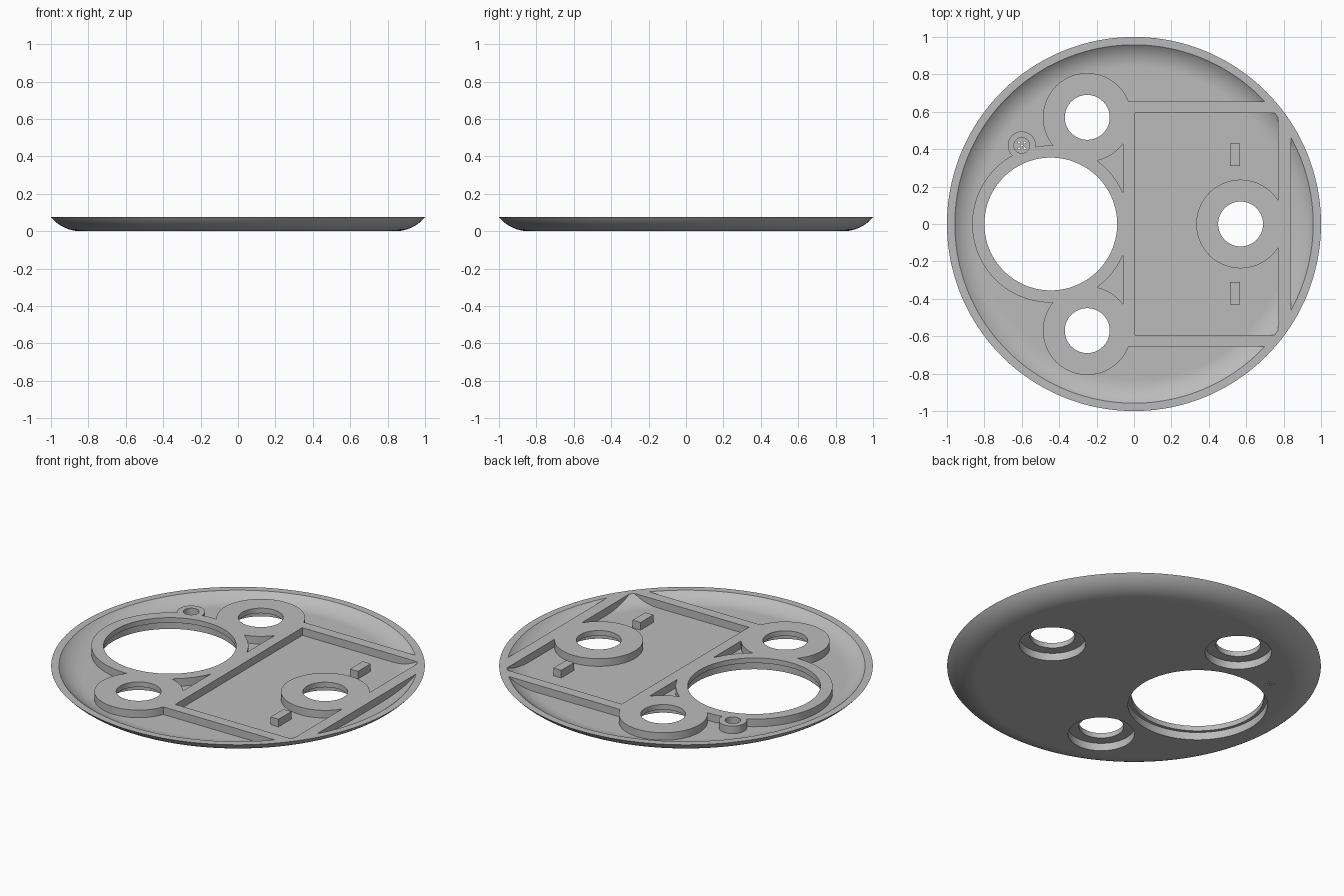
import bpy
import bmesh
from math import sin, cos, pi, radians

if "Cube" in bpy.data.objects:
    bpy.data.objects.remove(bpy.data.objects["Cube"], do_unlink=True)

HEIGHT, FLOOR, LEDGE = 0.075, 0.03, 0.045
BEND_R, BEND_Z = 0.84, 0.208      # centre of the rounded edge section

grey = bpy.data.materials.new("plain grey")
grey.use_nodes = True
grey.diffuse_color = (0.5, 0.5, 0.5, 1)
grey.node_tree.nodes["Principled BSDF"].inputs["Base Color"].default_value = (0.5, 0.5, 0.5, 1)


def add_object(name, bm):
    bmesh.ops.recalc_face_normals(bm, faces=bm.faces)
    mesh = bpy.data.meshes.new(name)
    bm.to_mesh(mesh)
    bm.free()
    mesh.materials.append(grey)
    obj = bpy.data.objects.new(name, mesh)
    bpy.context.collection.objects.link(obj)
    return obj


def lathe(name, profile, x=0, y=0, sides=96):
    """Capped solid of revolution from (radius, height) points."""
    bm = bmesh.new()
    rings = [[bm.verts.new((x + r * cos(2 * pi * i / sides), y + r * sin(2 * pi * i / sides), z))
              for i in range(sides)] for r, z in profile]
    for low, high in zip(rings, rings[1:]):
        for i in range(sides):
            j = (i + 1) % sides
            bm.faces.new((low[i], low[j], high[j], high[i]))
    bm.faces.new(rings[0])
    bm.faces.new(rings[-1])
    return add_object(name, bm)


def cylinder(name, x, y, r, z0, z1, sides=96):
    return lathe(name, [(r, z0), (r, z1)], x, y, sides)


def box(name, x0, x1, y0, y1, z0=-0.1, z1=0.3):
    bm = bmesh.new()
    bmesh.ops.create_cube(bm, size=1)
    for v in bm.verts:
        v.co = (x1 if v.co.x > 0 else x0, y1 if v.co.y > 0 else y0, z1 if v.co.z > 0 else z0)
    return add_object(name, bm)


def subtract(target, cutters):
    for cutter in cutters:
        mod = target.modifiers.new("cut", "BOOLEAN")
        mod.operation, mod.solver, mod.object = "DIFFERENCE", "EXACT", cutter
        with bpy.context.temp_override(object=target, active_object=target):
            bpy.ops.object.modifier_apply(modifier=mod.name)
        bpy.data.objects.remove(cutter, do_unlink=True)


def bend(radius, end, steps=14):
    return [(BEND_R + radius * sin(end * i / steps), BEND_Z - radius * cos(end * i / steps))
            for i in range(steps + 1)]


# Dish with a rounded underside, and the hollow inside it
plate = lathe("base_plate", bend(BEND_Z, radians(50.25))[:-1] + [(1, HEIGHT)], sides=160)
hollow = lathe("hollow", bend(BEND_Z - FLOOR, radians(60)), sides=160)

# Raised parts are kept by removing them from the hollow
small_holes = [(-0.25, 0.57), (-0.25, -0.57), (0.57, 0)]
big_hole = (-0.445, 0)
boss = (-0.6, 0.42)
raised = [cylinder("hole_collar", x, y, 0.237, -0.1, 0.3) for x, y in small_holes]
raised.append(cylinder("big_collar", *big_hole, 0.42, -0.1, 0.3, 128))
raised.append(cylinder("boss", *boss, 0.075, -0.1, 0.3, 48))
raised.append(box("inner_wall", -0.06, 0.005, -0.62, 0.62))
raised.append(box("outer_wall", 0.77, 0.84, -0.62, 0.62))
for s in (-1, 1):
    raised.append(box("side_wall", -0.04, 1.1, *sorted((s * 0.593, s * 0.655))))
    raised.append(box("peg", 0.514, 0.566, *sorted((s * 0.31, s * 0.43))))
subtract(hollow, raised)
subtract(plate, [hollow])

# Stepped openings, recessed from below
openings = []
for x, y in small_holes:
    openings.append(cylinder("bore", x, y, 0.12, -0.1, 0.3))
    openings.append(cylinder("recess", x, y, 0.178, -0.1, LEDGE))
openings.append(cylinder("big_bore", *big_hole, 0.355, -0.1, 0.3, 128))
openings.append(cylinder("big_recess", *big_hole, 0.373, -0.1, LEDGE, 128))

# Boss pocket with a cluster of pinholes
openings.append(cylinder("boss_pocket", *boss, 0.042, 0.025, 0.3, 40))
openings.append(cylinder("pinhole", *boss, 0.006, -0.1, 0.3, 12))
for i in range(4):
    a = pi / 4 + i * pi / 2
    openings.append(cylinder("pinhole", boss[0] + 0.022 * cos(a), boss[1] + 0.022 * sin(a),
                             0.006, -0.1, 0.3, 12))
subtract(plate, openings)

# Smooth curves, crisp edges and flat level faces
bpy.ops.object.select_all(action="DESELECT")
plate.select_set(True)
bpy.context.view_layer.objects.active = plate
bpy.ops.object.shade_smooth_by_angle(angle=radians(30))
for face in plate.data.polygons:
    if abs(face.normal.z) > 0.9995:
        face.use_smooth = False
